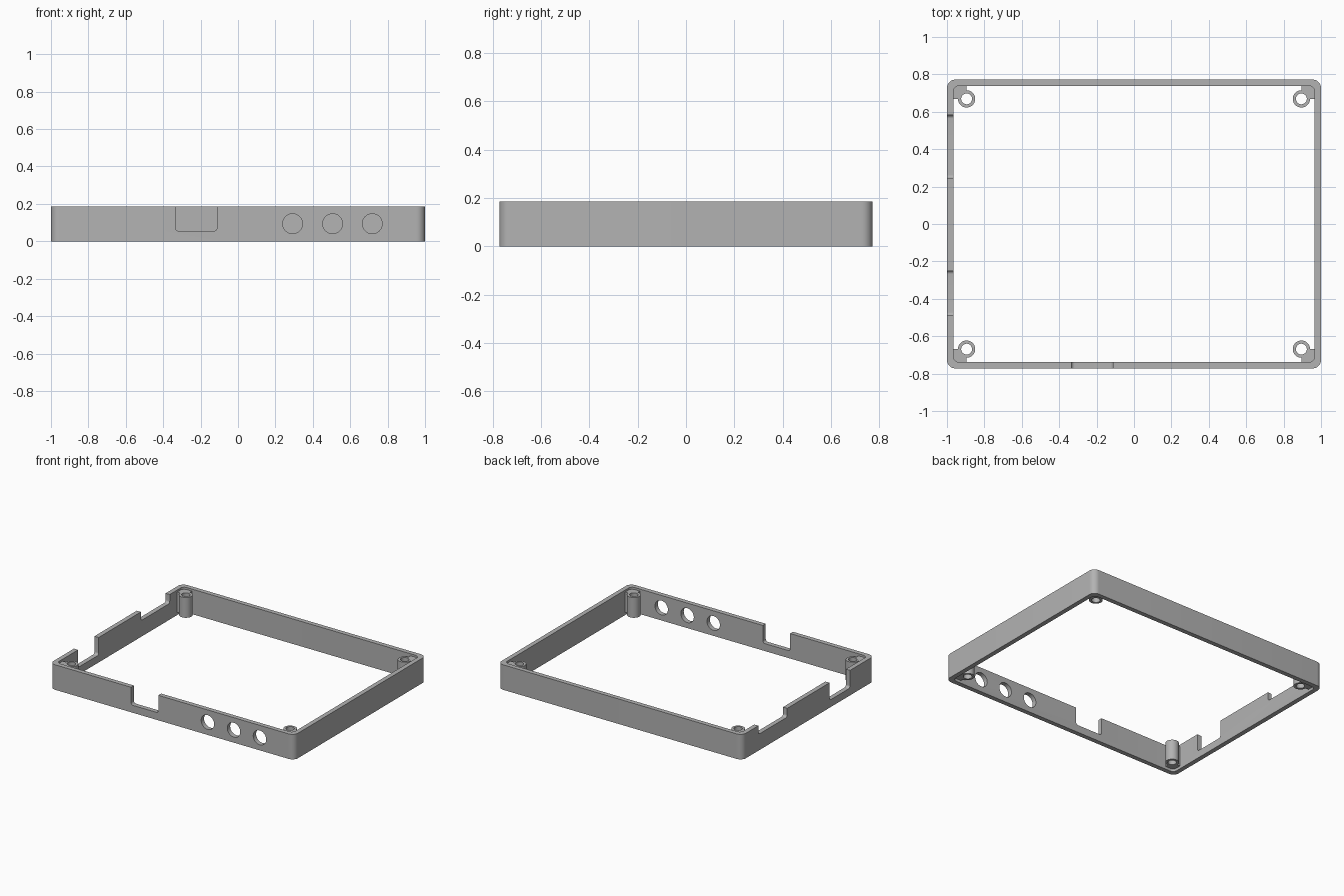
import bpy
import bmesh
from math import cos, sin, pi, radians
from mathutils import Vector

cube = bpy.data.objects.get("Cube")
if cube:
    bpy.data.objects.remove(cube, do_unlink=True)

HALF_X, HALF_Y, HEIGHT, WALL = 1.0, 0.772, 0.185, 0.034
POST_X, POST_Y, POST_R, BORE_R = 0.895, 0.669, 0.046, 0.029
POST_LOW, POST_HIGH = 0.02, 0.17

grey = bpy.data.materials.new("grey plastic")
grey.use_nodes = True
colour = (0.45, 0.45, 0.45, 1)
grey.diffuse_color = colour
grey.node_tree.nodes["Principled BSDF"].inputs["Base Color"].default_value = colour


def arc(cx, cy, r, start, end, steps):
    angles = [radians(start + (end - start) * i / steps) for i in range(steps + 1)]
    return [(cx + r * cos(a), cy + r * sin(a)) for a in angles]


def circle(cx, cy, r, steps=48):
    return arc(cx, cy, r, 0, 360, steps)[:-1]


def rounded_rect(x0, y0, x1, y1, r, steps=10):
    pts = []
    for i, (x, y) in enumerate([(x1 - r, y1 - r), (x0 + r, y1 - r),
                                (x0 + r, y0 + r), (x1 - r, y0 + r)]):
        pts += arc(x, y, r, 90 * i, 90 * i + 90, steps)
    return pts


def prism(name, pts, low, high, axis="z"):
    """Extrude a flat outline along an axis."""
    place = {"z": lambda u, v, w: (u, v, w),
             "y": lambda u, v, w: (u, w, v),
             "x": lambda u, v, w: (w, u, v)}[axis]
    bm = bmesh.new()
    face = bm.faces.new([bm.verts.new(place(u, v, low)) for u, v in pts])
    side = bmesh.ops.extrude_face_region(bm, geom=[face])["geom"]
    move = Vector(place(0, 0, high - low))
    bmesh.ops.translate(bm, vec=move,
                        verts=[g for g in side if isinstance(g, bmesh.types.BMVert)])
    bmesh.ops.recalc_face_normals(bm, faces=bm.faces)
    mesh = bpy.data.meshes.new(name)
    bm.to_mesh(mesh)
    bm.free()
    mesh.materials.append(grey)
    obj = bpy.data.objects.new(name, mesh)
    bpy.context.collection.objects.link(obj)
    return obj


def select(obj):
    bpy.ops.object.select_all(action="DESELECT")
    obj.select_set(True)
    bpy.context.view_layer.objects.active = obj


def cut(obj, cutter):
    cutter.hide_render = True
    mod = obj.modifiers.new("cut", "BOOLEAN")
    mod.operation, mod.solver, mod.object = "DIFFERENCE", "EXACT", cutter
    select(obj)
    bpy.ops.object.modifier_apply(modifier=mod.name)
    bpy.data.objects.remove(cutter, do_unlink=True)


def smooth(obj):
    select(obj)
    bpy.ops.object.shade_smooth_by_angle(angle=radians(30))


# Open rectangular frame with rounded corners
frame = prism("frame", rounded_rect(-HALF_X, -HALF_Y, HALF_X, HALF_Y, 0.045), 0, HEIGHT)
ix, iy = HALF_X - WALL, HALF_Y - WALL
cut(frame, prism("opening", rounded_rect(-ix, -iy, ix, iy, 0.03), -0.1, 0.3))

# Connector notch and three round ports in the front wall
front = (-HALF_Y - 0.05, -iy + 0.02)
cut(frame, prism("front_notch", rounded_rect(-0.335, 0.055, -0.112, 0.3, 0.018), *front, "y"))
for x in (0.292, 0.506, 0.718):
    cut(frame, prism("port", circle(x, 0.094, 0.053), *front, "y"))

# Shallow and deep notches in the -x wall
for y0, y1, floor in ((0.245, 0.582, 0.12), (-0.49, -0.25, 0.055)):
    cut(frame, prism("side_notch", rounded_rect(y0, floor, y1, 0.3, 0.018),
                     -HALF_X - 0.05, -ix + 0.02, "x"))
smooth(frame)

# Screw posts, each joined to its corner by a square web
for sx, side in ((-1, "right"), (1, "left")):
    for sy, end in ((-1, "front"), (1, "back")):
        wx, wy = ix + 0.008, iy + 0.008
        outline = arc(POST_X, POST_Y, POST_R, 90, 360, 36)
        outline += [(wx, POST_Y), (wx, wy), (POST_X, wy)]
        post = prism(f"{end}_{side}_screw_post",
                     [(sx * x, sy * y) for x, y in outline], POST_LOW, POST_HIGH)
        cut(post, prism("bore", circle(sx * POST_X, sy * POST_Y, BORE_R), -0.1, 0.3))
        smooth(post)
